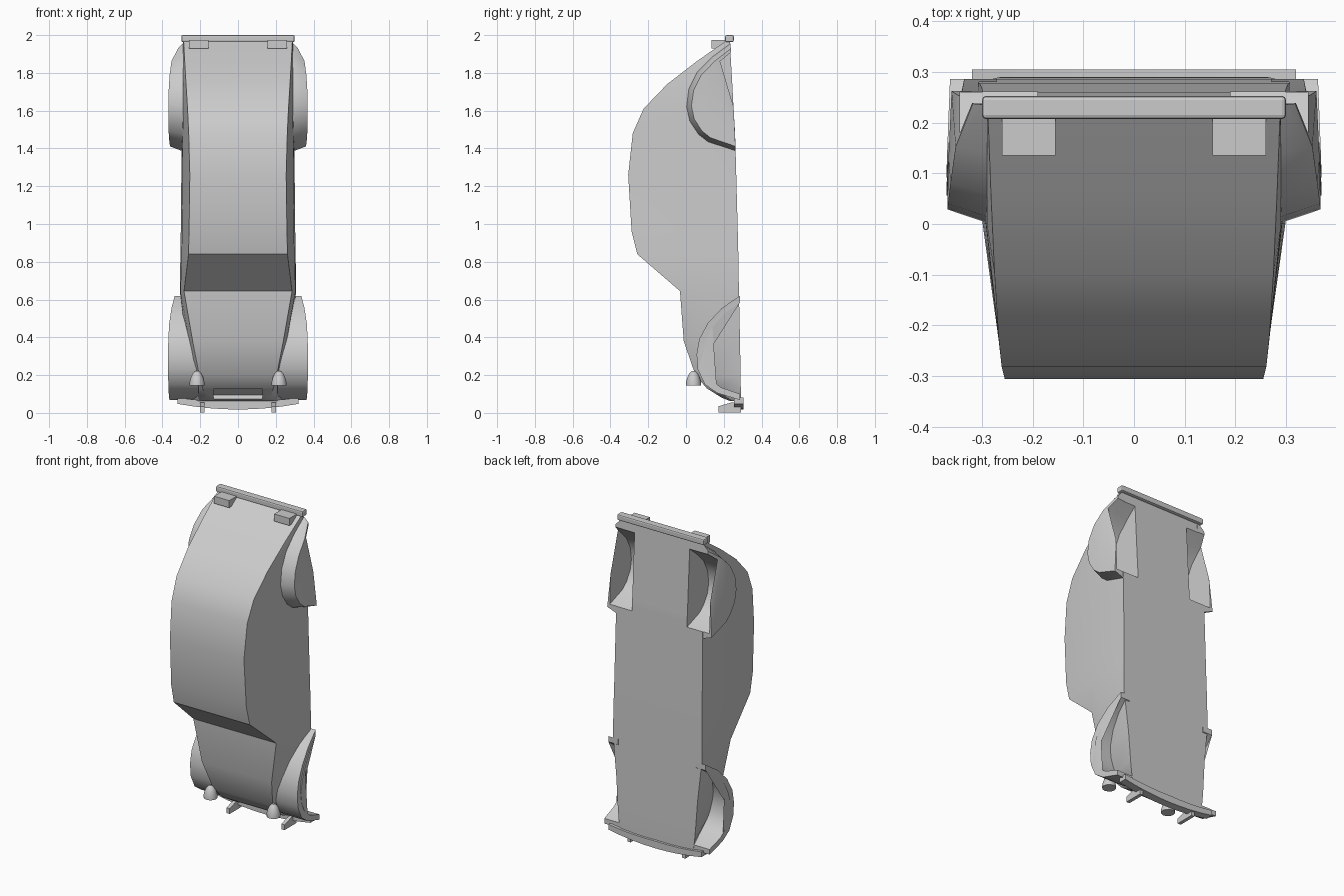
import bpy, bmesh, math

if "Cube" in bpy.data.objects:
    bpy.data.objects.remove(bpy.data.objects["Cube"])

grey = bpy.data.materials.new("plain_grey")
grey.diffuse_color = (0.6, 0.6, 0.6, 1)
grey.use_nodes = True
grey.node_tree.nodes["Principled BSDF"].inputs["Base Color"].default_value = grey.diffuse_color


def finish(ob, smooth=25):
    bpy.ops.object.select_all(action='DESELECT')
    ob.select_set(True)
    bpy.context.view_layer.objects.active = ob
    bpy.ops.object.shade_smooth_by_angle(angle=math.radians(smooth))


def apply(ob, kind, **props):
    m = ob.modifiers.new(kind.lower(), kind)
    for k, v in props.items():
        setattr(m, k, v)
    bpy.context.view_layer.objects.active = ob
    bpy.ops.object.modifier_apply(modifier=m.name)


def loft(name, rings, mirror=False, bevel=0):
    """Closed solid through a list of equally long point rings."""
    bm = bmesh.new()
    vs = [[bm.verts.new(p) for p in r] for r in rings]
    n = len(rings[0])
    for a, b in zip(vs, vs[1:]):
        for i in range(n):
            j = (i + 1) % n
            bm.faces.new((a[i], a[j], b[j], b[i]))
    caps = [bm.faces.new(vs[0]), bm.faces.new(vs[-1])]
    bmesh.ops.triangulate(bm, faces=caps)
    bmesh.ops.recalc_face_normals(bm, faces=bm.faces)
    me = bpy.data.meshes.new(name)
    bm.to_mesh(me)
    bm.free()
    me.materials.append(grey)
    ob = bpy.data.objects.new(name, me)
    bpy.context.collection.objects.link(ob)
    if bevel:
        apply(ob, 'BEVEL', width=bevel, segments=2)
    if mirror:
        apply(ob, 'MIRROR', use_mirror_merge=False)
    return ob


def prism(name, yz, x0, x1, **kw):
    return loft(name, [[(x, y, z) for y, z in yz] for x in (x0, x1)], **kw)


def box(name, x, y, z, **kw):
    return prism(name, [(y[0], z[0]), (y[1], z[0]), (y[1], z[1]), (y[0], z[1])], x[0], x[1], **kw)


def cut(ob, cutter):
    apply(ob, 'BOOLEAN', object=cutter, operation='DIFFERENCE', solver='EXACT')


# Body: cross-sections along the length (z, top half width, top y, floor half width, floor y)
sections = [
    (.062, .165, .235, .25, .29), (.08, .172, .19, .255, .29), (.13, .187, .11, .262, .29),
    (.20, .205, .05, .268, .289), (.38, .24, -.012, .28, .286), (.645, .286, -.032, .308, .28),
    (.84, .262, -.258, .305, .277), (.96, .259, -.288, .303, .274), (1.26, .255, -.306, .30, .266),
    (1.48, .261, -.282, .298, .26), (1.61, .267, -.225, .296, .252), (1.74, .275, -.10, .293, .245),
    (1.86, .282, .055, .291, .238), (1.972, .288, .215, .29, .232)]
rings = []
for z, xt, yt, xb, yb in sections:
    ys = max(.0, yt + .3 * (yb - yt)) if yt > -.05 else 0.0
    xs = xt + (xb - xt) * (.85 if z > .5 else .45)
    half = [(xt, yt), (xs, ys), (xb, yb)]
    rings.append([(x, y, z) for x, y in half] + [(-x, y, z) for x, y in reversed(half)])
body = loft("body", rings)

# Rear fenders: bulging closed panels (y, z, outer x)
arch = [(.235, 1.955, .318), (.14, 1.885, .352), (.06, 1.805, .362), (.015, 1.715, .367),
        (.003, 1.62, .368), (.02, 1.545, .368), (.065, 1.475, .367), (.115, 1.435, .366),
        (.262, 1.385, .36)]
cy, cz = .262, 1.66


def inset(y, z, d):
    l = math.hypot(y - cy, z - cz)
    return y + (cy - y) * d / l, z + (cz - z) * d / l


fender = loft("rear_fender", [
    [(.27, y, z) for y, z, x in arch],
    [(.292, y, z) for y, z, x in arch],
    [(x, *inset(y, z, .026)) for y, z, x in arch]], mirror=True)

# Rear wheel wells, hollowed from the underside
well = [inset(y, z, .045) for y, z, x in arch]
well = [(.4, well[0][1])] + well + [(.4, well[-1][1])]
well_cutter = prism("well_cutter", well, .19, .343, mirror=True)
cut(body, well_cutter)
cut(fender, well_cutter)

# Grille recess in the nose
grille_cutter = prism("grille_cutter", [(.165, .035), (.225, .095), (.145, .148), (.07, .09)], -.13, .13)
cut(body, grille_cutter)
for c in (well_cutter, grille_cutter):
    bpy.data.objects.remove(c)
finish(body)
finish(fender, 30)

# Front fenders: open arches standing out from the body sides
outer = [(.286, .62, .335), (.19, .555, .352), (.115, .475, .364), (.07, .39, .369),
         (.056, .31, .37), (.062, .23, .37), (.10, .15, .369), (.165, .105, .367), (.286, .068, .363)]
inner = [(.286, .585), (.205, .528), (.14, .455), (.105, .38), (.092, .31),
         (.10, .24), (.13, .178), (.185, .135), (.286, .10)]
front = loft("front_fender", [
    [(.2 if x is None else x, y, z) for x, y, z in
     [(xo if side else .21 + .06 * (z > .4), y, z) for y, z, xo in outer] +
     [(outer[i][2] if side else .21 + .06 * (z > .4), y, z) for i, (y, z) in reversed(list(enumerate(inner)))]]
    for side in (0, 1)], mirror=True)
finish(front, 35)

# Front bumper, bowed forward
rings = []
for i in range(9):
    x = -.32 + .08 * i
    z = .018 + .03 * (x / .32) ** 2
    h = .045 - .012 * abs(x / .32)
    rings.append([(x, .255, z), (x, .305, z), (x, .305, z + h), (x, .255, z + h)])
finish(loft("front_bumper", rings))

# Bumper guards
prism("bumper_guard", [(.172, .002), (.292, .002), (.292, .055), (.24, .055), (.172, .035)],
      .178, .2, mirror=True)

# Headlights: domed pods facing forward (down)
rings = []
for z, r in [(.145, .040), (.165, .039), (.19, .032), (.21, .022), (.222, .008)]:
    rings.append([(.217 + r * math.cos(a * math.pi / 6), .04 + r * math.sin(a * math.pi / 6), z)
                  for a in range(12)])
finish(loft("headlight", rings, mirror=True), 35)

# Rear bumper and tail lights
box("rear_bumper", (-.3, .3), (.207, .253), (1.963, 2.0), bevel=.008)
box("tail_light", (.155, .26), (.135, .215), (1.93, 1.975), mirror=True)
